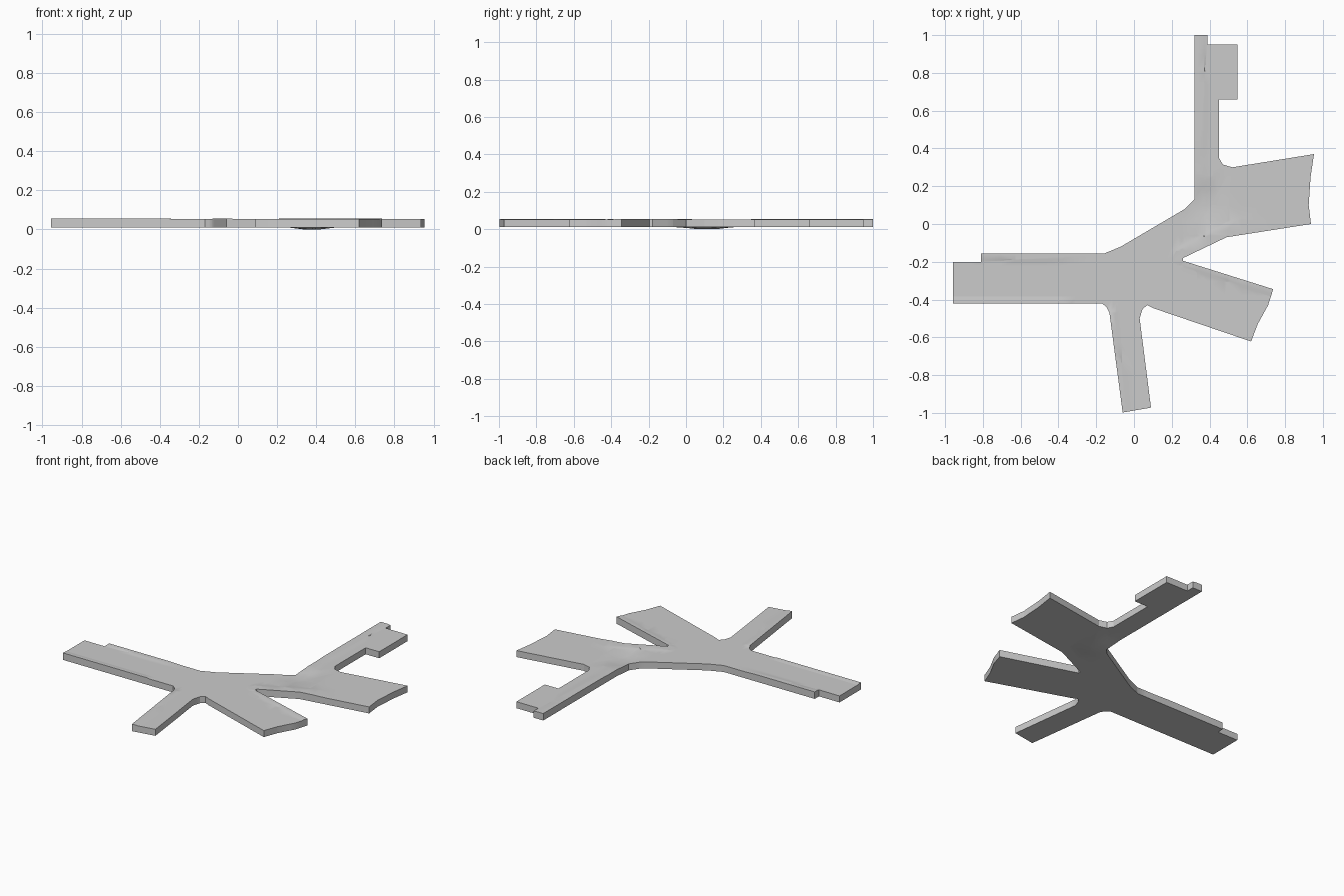
import bpy, bmesh, math
from mathutils import Vector

if "Cube" in bpy.data.objects:
    bpy.data.objects.remove(bpy.data.objects["Cube"])

# Plan outline of the five-armed road slab, counter-clockwise
OUTLINE = [(-.957, -.42), (-.17, -.42), (-.145, -.44), (-.13, -.47), (-.06, -.998),
           (.09, -.972), (.03, -.5), (.045, -.45), (.07, -.43), (.1, -.445),
           (.62, -.622), (.655, -.53), (.71, -.43), (.737, -.345), (.26, -.195),
           (.26, -.18), (.49, -.07), (.937, 0), (.925, .1), (.935, .25), (.953, .37),
           (.52, .3), (.47, .315), (.45, .35), (.45, .66), (.547, .66), (.547, .95),
           (.39, .95), (.39, 1), (.32, 1), (.32, .13), (.27, .08), (-.07, -.12),
           (-.16, -.157), (-.81, -.157), (-.81, -.2), (-.957, -.2)]

# Kerb lines: start, end, width of the raised strip on the left of the line
KERBS = [((-.81, -.2), (-.35, -.2), .06), ((-.35, -.385), (-.96, -.385), .05),
         ((-.02, -1.0), (-.09, -.47), .07), ((.385, .35), (.385, 1.0), .08),
         ((.54, .03), (.22, -.13), .12), ((.28, -.24), (.73, -.385), .06)]
TOP, BASE, KERB, STEP = .053, .011, .003, .012


def dip(x, y):
    """Shallow hollow where the north arm joins."""
    d = math.hypot((x - .38) / .13, (y - .11) / .14)
    return .011 * max(0, min(1, 1.5 * (1 - d)))


def kerb_height(x, y):
    for a, b, w in KERBS:
        a, b = Vector(a), Vector(b)
        u = (b - a).normalized()
        r = Vector((x, y)) - a
        side = u.x * r.y - u.y * r.x
        if -.01 <= r.dot(u) <= (b - a).length + .01 and STEP - .0005 <= side <= w:
            return KERB
    return 0


bm = bmesh.new()
plan = bm.faces.new([bm.verts.new((x, y, 0)) for x, y in OUTLINE])
plan.normal_update()
bmesh.ops.triangulate(bm, faces=[plan], ngon_method='EAR_CLIP')


def cut(point, normal):
    bmesh.ops.bisect_plane(bm, geom=bm.verts[:] + bm.edges[:] + bm.faces[:],
                           dist=1e-5, plane_co=point, plane_no=normal)


# Even grid for the hollow, then a pair of cuts along each kerb
for i in range(-12, 13):
    cut((i * .08 + .013, 0, 0), (1, 0, 0))
    cut((0, i * .08 + .017, 0), (0, 1, 0))
for a, b, w in KERBS:
    u = (Vector(b) - Vector(a)).normalized()
    n = Vector((-u.y, u.x, 0))
    p = Vector((*a, 0))
    cut(p, n)
    cut(p + n * STEP, n)

# Thicken, then shape the upper and lower surfaces
lower = bm.verts[:]
res = bmesh.ops.extrude_face_region(bm, geom=bm.faces[:], use_keep_orig=True)
upper = [v for v in res["geom"] if isinstance(v, bmesh.types.BMVert)]
for v in lower:
    v.co.z = BASE - dip(v.co.x, v.co.y)
for v in upper:
    x, y = v.co.x, v.co.y
    v.co.z = TOP - dip(x, y) + kerb_height(x, y)
bmesh.ops.triangulate(bm, faces=[f for f in bm.faces if len(f.verts) > 4])
bmesh.ops.recalc_face_normals(bm, faces=bm.faces[:])

mesh = bpy.data.meshes.new("road_junction")
bm.to_mesh(mesh)
bm.free()
road = bpy.data.objects.new("road_junction", mesh)
bpy.context.collection.objects.link(road)
bpy.context.view_layer.objects.active = road
road.select_set(True)
bpy.ops.object.shade_smooth_by_angle(angle=math.radians(25))
